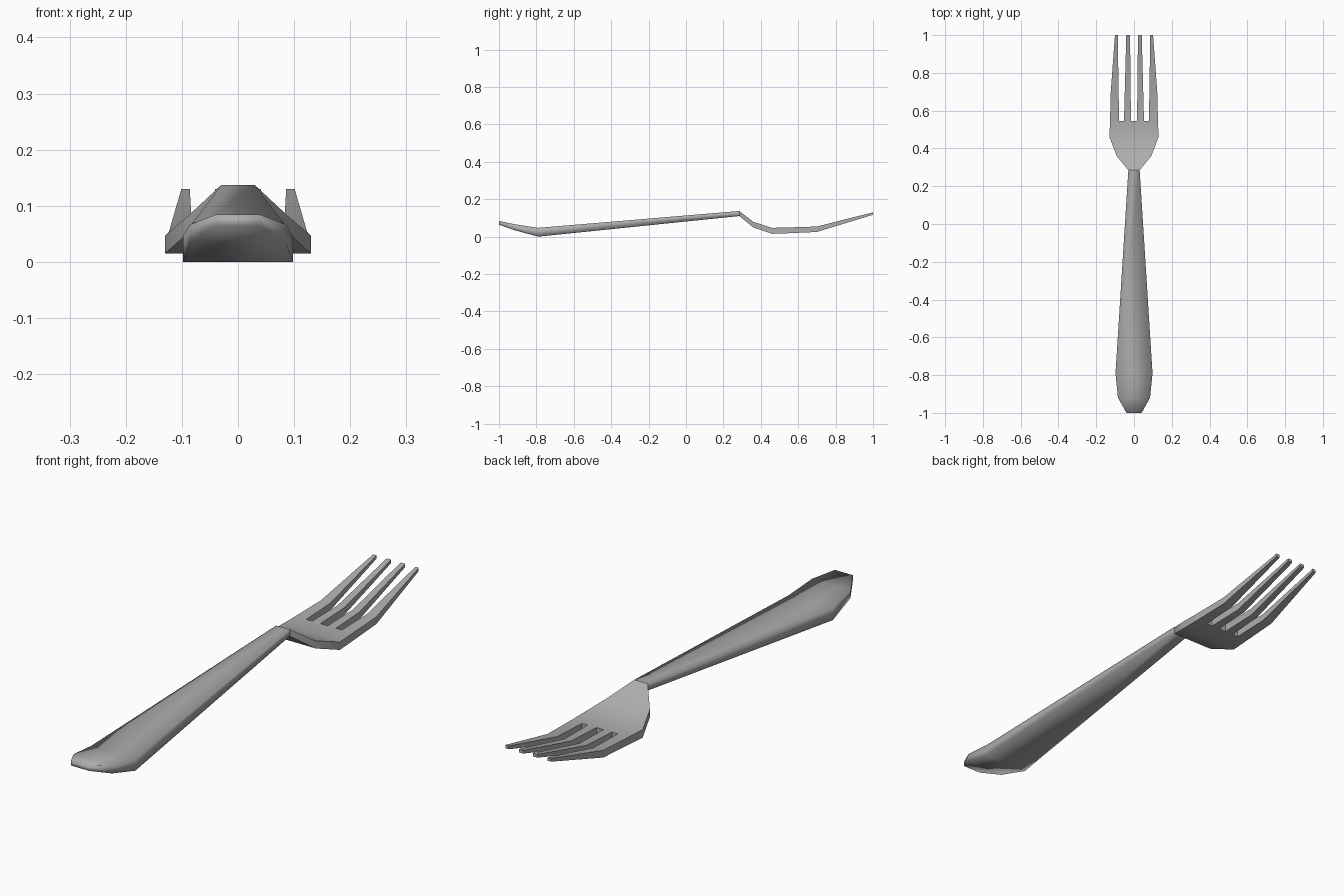
import bpy, bmesh

if "Cube" in bpy.data.objects:
    bpy.data.objects.remove(bpy.data.objects["Cube"])

steel = bpy.data.materials.new("steel grey")
steel.diffuse_color = (0.42, 0.42, 0.42, 1)
steel.use_nodes = True
steel.node_tree.nodes["Principled BSDF"].inputs["Base Color"].default_value = steel.diffuse_color


def sheet(name, rows, gaps_from=None):
    """Loft of rows (y, top z, bottom z, [x columns]); odd strips stay open from row gaps_from on."""
    bm = bmesh.new()
    grid = [[bm.verts.new((x, y, top)) for x in xs] for y, top, bot, xs in rows]
    for r in range(len(rows) - 1):
        for c in range(len(rows[r][3]) - 1):
            if gaps_from is not None and r >= gaps_from and c % 2:
                continue
            a, b = grid[r], grid[r + 1]
            bm.faces.new((a[c], a[c + 1], b[c + 1], b[c]))
    # thicken straight down to the lower profile
    drop = {round(y, 4): top - bot for y, top, bot, xs in rows}
    geo = bmesh.ops.extrude_face_region(bm, geom=bm.faces[:], use_keep_orig=True)
    for v in geo["geom"]:
        if isinstance(v, bmesh.types.BMVert):
            v.co.z -= drop[round(v.co.y, 4)]
    # open the hidden joint at the neck
    joint = [f for f in bm.faces if all(abs(v.co.y - NECK) < 1e-4 for v in f.verts)]
    bmesh.ops.delete(bm, geom=joint, context='FACES_ONLY')
    bmesh.ops.recalc_face_normals(bm, faces=bm.faces[:])
    me = bpy.data.meshes.new(name)
    bm.to_mesh(me)
    bm.free()
    ob = bpy.data.objects.new(name, me)
    bpy.context.collection.objects.link(ob)
    me.materials.append(steel)
    bpy.context.view_layer.objects.active = ob
    ob.select_set(True)
    return ob


NECK = 0.285

# handle: broad upturned end tapering to the neck
handle = sheet("handle", [(y, t, b, [-w, w]) for y, t, b, w in (
    (-1.00, 0.084, 0.064, 0.040),
    (-0.92, 0.067, 0.035, 0.085),
    (-0.79, 0.047, 0.000, 0.098),
    (NECK, 0.137, 0.110, 0.030))])
bpy.ops.object.shade_smooth()
handle.select_set(False)

# head: bowl plate followed by four tines
root = [0.016, 0.053, 0.079, 0.127]
tip = [0.021, 0.041, 0.086, 0.101]


def mirrored(half):
    return [-x for x in reversed(half)] + list(half)


def scaled(w):
    return mirrored([x * w / root[-1] for x in root])


mid = [r + (t - r) * 0.34 for r, t in zip(root, tip)]
mid[-1] = 0.123
head = sheet("head_with_tines", [
    (NECK, 0.137, 0.110, scaled(0.030)),
    (0.36, 0.079, 0.049, scaled(0.092)),
    (0.46, 0.047, 0.015, scaled(0.130)),
    (0.545, 0.049, 0.018, mirrored(root)),
    (0.70, 0.054, 0.025, mirrored(mid)),
    (1.00, 0.130, 0.117, mirrored(tip))], gaps_from=3)
bpy.ops.object.shade_smooth_by_angle(angle=0.7)
